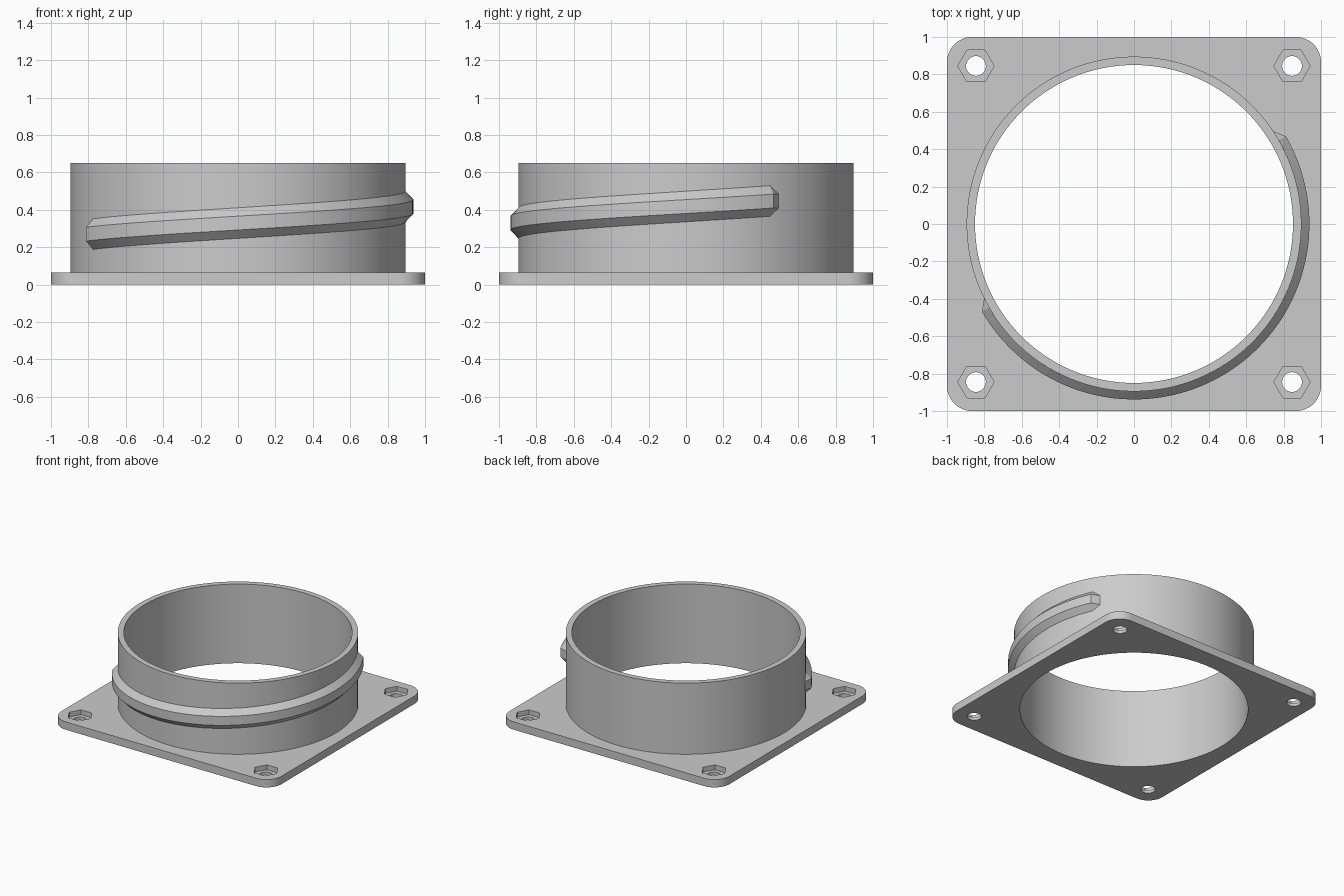
import bpy, bmesh, math

old = bpy.data.objects.get("Cube")
if old:
    bpy.data.objects.remove(old, do_unlink=True)

PLATE_T, HEIGHT = 0.065, 0.65
R_OUT, R_IN = 0.895, 0.85
SEGS = 128

grey = bpy.data.materials.new("plain_grey")
grey.use_nodes = True
colour = (0.6, 0.6, 0.6, 1)
grey.diffuse_color = colour
grey.node_tree.nodes["Principled BSDF"].inputs["Base Color"].default_value = colour


def make_object(name, bm):
    bmesh.ops.recalc_face_normals(bm, faces=bm.faces)
    mesh = bpy.data.meshes.new(name)
    bm.to_mesh(mesh)
    bm.free()
    mesh.materials.append(grey)
    obj = bpy.data.objects.new(name, mesh)
    bpy.context.collection.objects.link(obj)
    return obj


def circle(radius, sides, cx=0, cy=0):
    return [(cx + radius * math.cos(math.tau * i / sides),
             cy + radius * math.sin(math.tau * i / sides)) for i in range(sides)]


def add_prism(bm, outline, z0, z1):
    low = [bm.verts.new((x, y, z0)) for x, y in outline]
    high = [bm.verts.new((x, y, z1)) for x, y in outline]
    bm.faces.new(low)
    bm.faces.new(high)
    for i in range(len(low)):
        j = (i + 1) % len(low)
        bm.faces.new((low[i], low[j], high[j], high[i]))


def activate(obj):
    bpy.ops.object.select_all(action='DESELECT')
    obj.select_set(True)
    bpy.context.view_layer.objects.active = obj


def combine(obj, tool_bm, operation):
    tool = make_object("tool", tool_bm)
    tool.hide_render = True
    activate(obj)
    mod = obj.modifiers.new("combine", 'BOOLEAN')
    mod.operation, mod.solver, mod.object = operation, 'EXACT', tool
    bpy.ops.object.modifier_apply(modifier=mod.name)
    bpy.data.objects.remove(tool, do_unlink=True)


# Square plate with rounded corners
outline = []
corner = 0.135
for q in range(4):
    mid = math.radians(45 + 90 * q)
    cx = math.copysign(1 - corner, math.cos(mid))
    cy = math.copysign(1 - corner, math.sin(mid))
    for i in range(13):
        a = math.radians(90 * q + 90 * i / 12)
        outline.append((cx + corner * math.cos(a), cy + corner * math.sin(a)))
bm = bmesh.new()
add_prism(bm, outline, 0, PLATE_T)
flange = make_object("flanged_collar", bm)

# Upright collar, then the bore through both
bm = bmesh.new()
add_prism(bm, circle(R_OUT, SEGS), PLATE_T / 2, HEIGHT)
combine(flange, bm, 'UNION')
bm = bmesh.new()
add_prism(bm, circle(R_IN, SEGS), -0.1, HEIGHT + 0.1)
combine(flange, bm, 'DIFFERENCE')

# Bolt holes with hexagonal nut pockets
for sides, radius, floor in ((6, 0.097, 0.025), (32, 0.053, -0.1)):
    bm = bmesh.new()
    for sx in (-1, 1):
        for sy in (-1, 1):
            add_prism(bm, circle(radius, sides, 0.845 * sx, 0.845 * sy), floor, 0.2)
    combine(flange, bm, 'DIFFERENCE')

# Half-turn screw thread with tapered ends
R_CREST, HALF_ROOT, HALF_CREST, R_EMBED = 0.938, 0.082, 0.037, 0.88
Z_START, RISE, STEPS = 0.27, 0.177, 64


def section(bm, degrees, crest, root):
    a = math.radians(degrees)
    z = Z_START + RISE * min(max((degrees - 210) / 180, 0), 1)
    profile = ((R_EMBED, -root), (R_OUT, -root), (crest, -HALF_CREST),
               (crest, HALF_CREST), (R_OUT, root), (R_EMBED, root))
    return [bm.verts.new((r * math.cos(a), r * math.sin(a), z + h)) for r, h in profile]


bm = bmesh.new()
rings = [section(bm, 206.4, R_OUT - 0.001, HALF_CREST + 0.001)]
rings += [section(bm, 210 + 180 * i / STEPS, R_CREST, HALF_ROOT) for i in range(STEPS + 1)]
rings += [section(bm, 393.6, R_OUT - 0.001, HALF_CREST + 0.001)]
for r0, r1 in zip(rings, rings[1:]):
    for i in range(6):
        j = (i + 1) % 6
        bm.faces.new((r0[i], r0[j], r1[j], r1[i]))
bm.faces.new(rings[0])
bm.faces.new(rings[-1])
thread = make_object("screw_thread", bm)

for obj in (flange, thread):
    activate(obj)
    bpy.ops.object.shade_smooth_by_angle(angle=math.radians(25))
